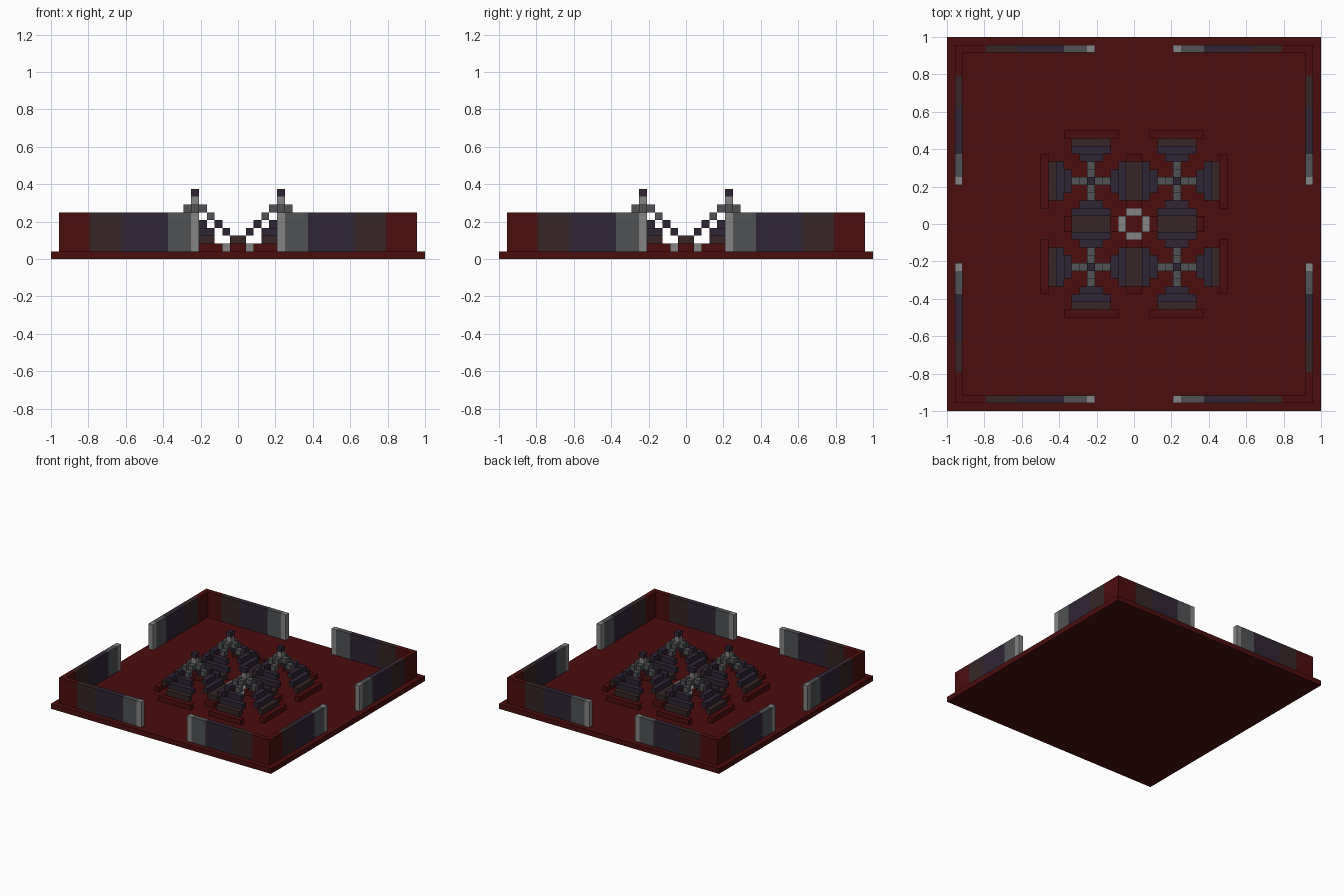
import bpy
import bmesh
from math import pi
from mathutils import Matrix, Vector

U = 1 / 24  # one block

if "Cube" in bpy.data.objects:
    bpy.data.objects.remove(bpy.data.objects["Cube"], do_unlink=True)


def linear(c):
    c /= 255
    return c / 12.92 if c <= 0.04045 else ((c + 0.055) / 1.055) ** 2.4


def material(name, rgb):
    colour = (*[linear(c) for c in rgb], 1)
    mat = bpy.data.materials.new(name)
    mat.use_nodes = True
    mat.diffuse_color = colour
    bsdf = mat.node_tree.nodes["Principled BSDF"]
    bsdf.inputs["Base Color"].default_value = colour
    bsdf.inputs["Roughness"].default_value = 0.9
    return mat


MATS = [
    material("dark_red", (76, 13, 13)),
    material("dark_brown", (55, 38, 38)),
    material("dark_purple", (47, 37, 52)),
    material("stone_grey", (80, 82, 84)),
    material("light_grey", (133, 133, 133)),
]
RED, BROWN, PURPLE, GREY, LIGHT = range(5)


def build(name, boxes, turn=0, centre=(0, 0)):
    """Boxes are (low corner, high corner, colour) in blocks."""
    bm = bmesh.new()
    place = Matrix.Translation((*[c * U for c in centre], 0)) @ Matrix.Rotation(turn * pi / 2, 4, "Z")
    for low, high, colour in boxes:
        lo, hi = Vector(low) * U, Vector(high) * U
        m = place @ Matrix.Translation((lo + hi) / 2) @ Matrix.Diagonal((*(hi - lo), 1))
        verts = bmesh.ops.create_cube(bm, size=1, matrix=m)["verts"]
        for face in {f for v in verts for f in v.link_faces}:
            face.material_index = colour
    mesh = bpy.data.meshes.new(name)
    bm.to_mesh(mesh)
    bm.free()
    for mat in MATS:
        mesh.materials.append(mat)
    obj = bpy.data.objects.new(name, mesh)
    bpy.context.collection.objects.link(obj)
    return obj


# Floor slab
build("floor", [((-24, -24, 0), (24, 24, 1), RED)])

# Perimeter walls, banded from the gateway post out to the corner
bands = [(5, 6, LIGHT), (6, 9, GREY), (9, 15, PURPLE), (15, 19, BROWN), (19, 23, RED)]
for turn, side in enumerate(("front", "left", "back", "right")):
    wall = []
    for a, b, colour in bands:
        wall.append(((a, -23, 1), (b, -22, 6), colour))
        wall.append(((-min(b, 22), -23, 1), (-a, -22, 6), colour))
    build(side + "_wall", wall, turn)

# Four spires, each with four hollow stairways that widen as they descend
steps = [(1, GREY), (1, GREY), (3, PURPLE), (5, PURPLE), (5, BROWN), (7, RED)]
for sx, x_name in ((-1, "right"), (1, "left")):
    for sy, y_name in ((-1, "front"), (1, "back")):
        name = y_name + "_" + x_name
        centre = (5.5 * sx, 5.5 * sy)
        column = [((-.5, -.5, z), (.5, .5, z + 1), colour)
                  for z, colour in ((6, GREY), (7, LIGHT), (8, PURPLE))]
        build(name + "_spire", column, 0, centre)
        for turn in range(4):
            stairs = [((-w / 2, -d - 1.5, 6 - d), (w / 2, -d - .5, 7 - d), colour)
                      for d, (w, colour) in enumerate(steps)]
            build(name + "_stairway", stairs, turn, centre)

# Ring of light stone in the middle
for turn in range(4):
    build("centre_ring", [((-1, -2, 1), (1, -1, 2), LIGHT)], turn)
